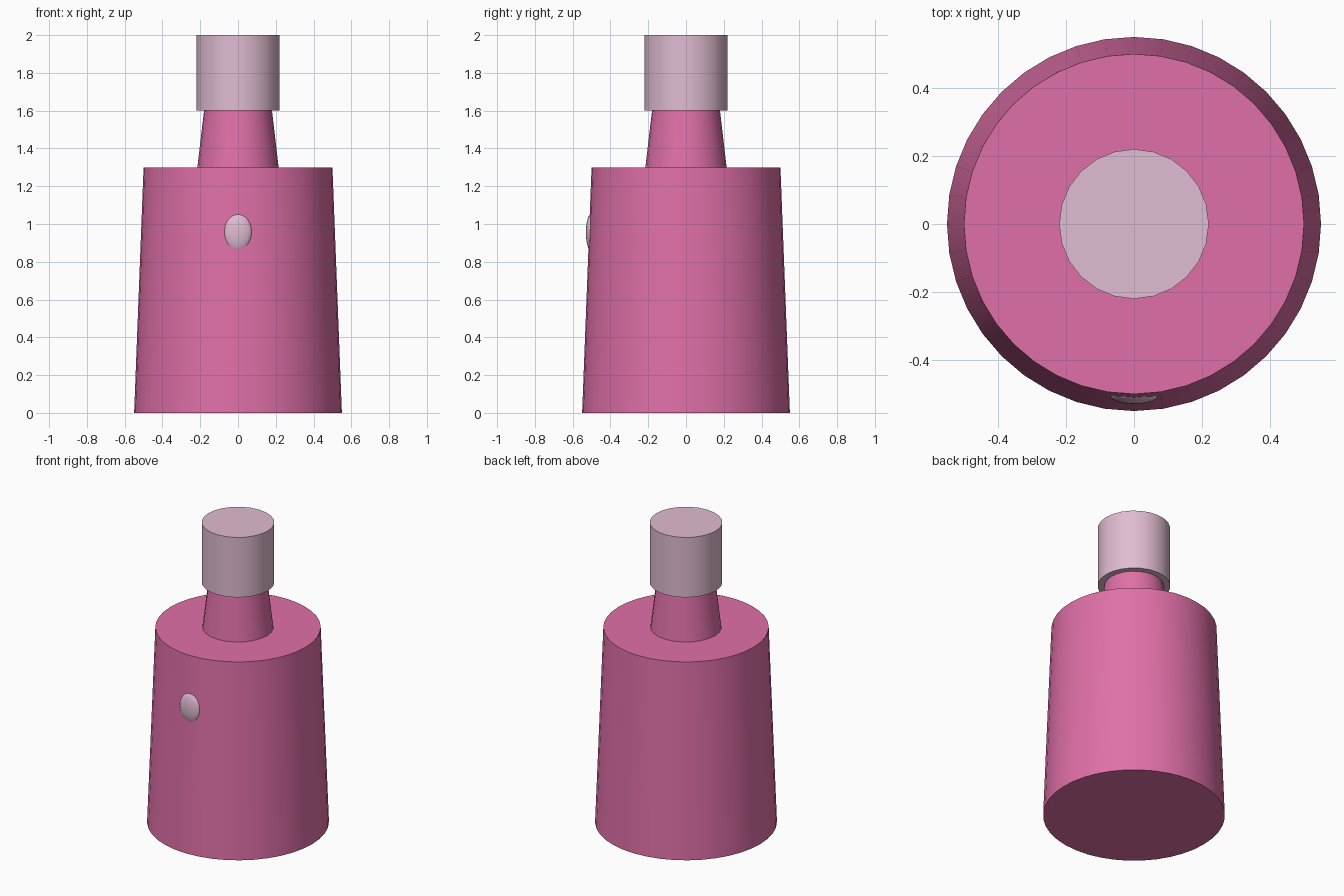
import bpy
import math

cube = bpy.data.objects.get("Cube")
if cube:
    bpy.data.objects.remove(cube, do_unlink=True)


def make_material(name, rgb):
    mat = bpy.data.materials.new(name)
    mat.use_nodes = True
    color = (*rgb, 1.0)
    mat.diffuse_color = color
    mat.node_tree.nodes["Principled BSDF"].inputs["Base Color"].default_value = color
    return mat


pink = make_material("bottle pink", (0.745, 0.162, 0.392))
pale = make_material("pale pink", (0.745, 0.503, 0.64))


def finish(name, mat):
    obj = bpy.context.object
    obj.name = name
    obj.data.materials.append(mat)
    bpy.ops.object.shade_smooth_by_angle(angle=math.radians(35))
    return obj


def tapered(name, mat, sides, r_low, r_high, z_low, z_high):
    bpy.ops.mesh.primitive_cone_add(
        vertices=sides, radius1=r_low, radius2=r_high,
        depth=z_high - z_low, location=(0, 0, (z_low + z_high) / 2))
    return finish(name, mat)


# Stacked bottle parts
tapered("body", pink, 40, 0.55, 0.50, 0.0, 1.30)
tapered("neck", pink, 24, 0.215, 0.18, 1.30, 1.60)
tapered("cap", pale, 24, 0.22, 0.22, 1.60, 2.0)

# Oval button set into the front of the body
bpy.ops.mesh.primitive_uv_sphere_add(
    segments=24, ring_count=16, radius=1, location=(0, -0.50, 0.955))
bpy.context.object.scale = (0.075, 0.03, 0.10)
bpy.ops.object.transform_apply(location=False, rotation=False, scale=True)
finish("front_button", pale)
